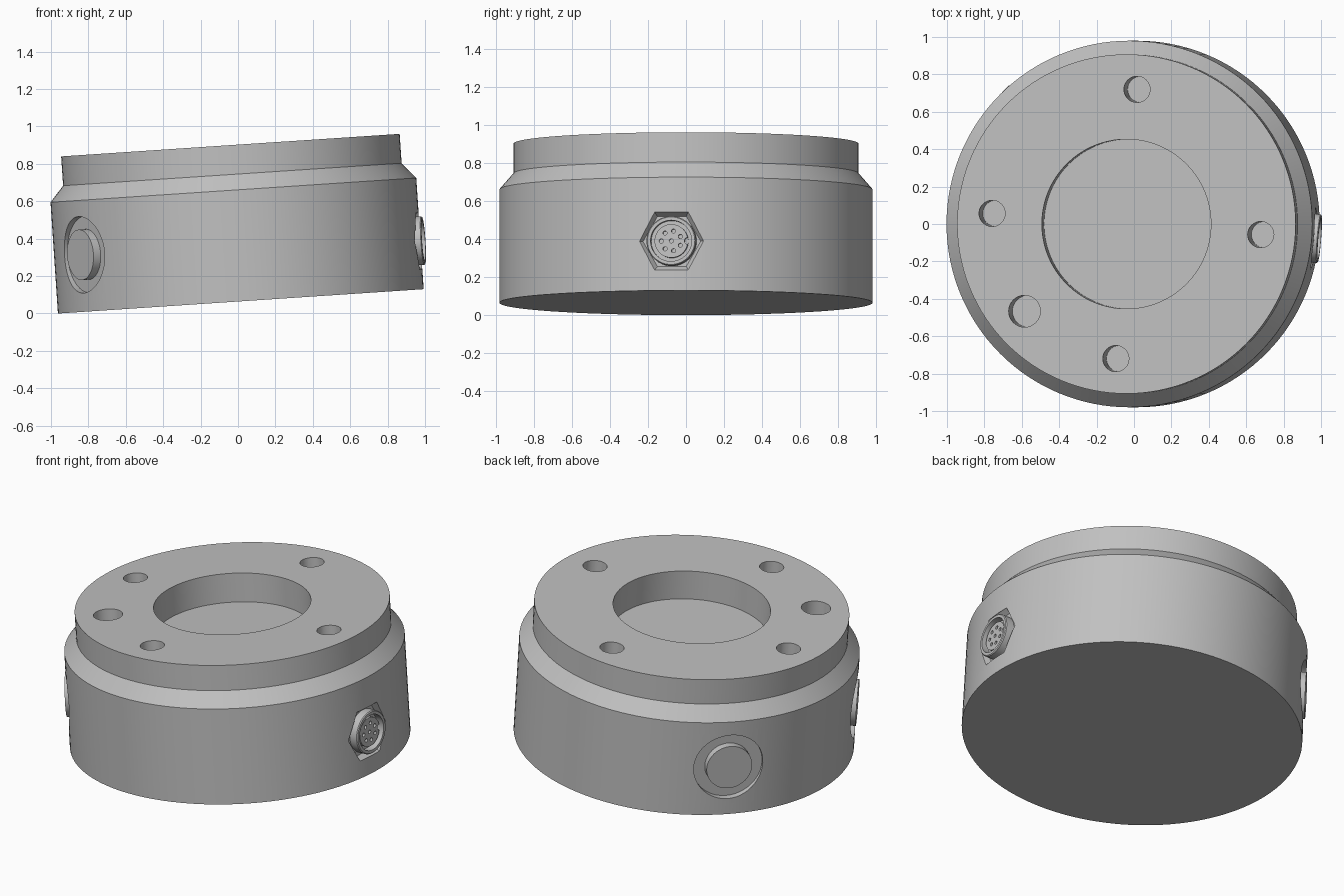
import bpy, bmesh
from math import sin, cos, radians, tau
from mathutils import Matrix

cube = bpy.data.objects.get("Cube")
if cube:
    bpy.data.objects.remove(cube, do_unlink=True)

# One grey metal for everything
metal = bpy.data.materials.new("grey_metal")
metal.use_nodes = True
GREY = (0.53, 0.53, 0.53, 1)
metal.diffuse_color = GREY
metal.node_tree.nodes["Principled BSDF"].inputs["Base Color"].default_value = GREY

# The whole unit leans slightly; details share a small turn about the axis
TILT = Matrix.Translation((0.015, 0, 0.065)) @ Matrix.Rotation(radians(-3.81), 4, 'Y')
TURN = -4.5
TOP = 0.837


def lathe(bm, profile, matrix=Matrix(), segs=48):
    """Turn (radius, height) points around z and cap both ends."""
    rings = []
    for r, z in profile:
        rings.append([bm.verts.new(matrix @ Matrix.Translation(
            (r * sin(tau * i / segs), r * cos(tau * i / segs), z)).translation)
            for i in range(segs)])
    for a, b in zip(rings, rings[1:]):
        for i in range(segs):
            j = (i + 1) % segs
            bm.faces.new((a[i], a[j], b[j], b[i]))
    bm.faces.new(rings[0])
    bm.faces.new(rings[-1])


def make(name, bm):
    bmesh.ops.recalc_face_normals(bm, faces=bm.faces)
    mesh = bpy.data.meshes.new(name)
    bm.to_mesh(mesh)
    bm.free()
    ob = bpy.data.objects.new(name, mesh)
    bpy.context.collection.objects.link(ob)
    mesh.materials.append(metal)
    ob.matrix_world = TILT
    return ob


def turned(name, profile, matrix=Matrix(), segs=48):
    bm = bmesh.new()
    lathe(bm, profile, matrix, segs)
    return make(name, bm)


def select(ob):
    bpy.ops.object.select_all(action='DESELECT')
    ob.select_set(True)
    bpy.context.view_layer.objects.active = ob


def cut(ob, bm):
    cutter = make("cutter", bm)
    cutter.hide_render = True
    mod = ob.modifiers.new("cut", 'BOOLEAN')
    mod.operation, mod.solver, mod.object = 'DIFFERENCE', 'EXACT', cutter
    select(ob)
    bpy.ops.object.modifier_apply(modifier=mod.name)
    bpy.data.objects.remove(cutter, do_unlink=True)


def outward(angle, z):
    """Frame on the axis whose z points sideways at the given angle."""
    return (Matrix.Translation((0, 0, z)) @ Matrix.Rotation(radians(angle), 4, 'Z')
            @ Matrix.Rotation(radians(90), 4, 'Y'))


def at(r, angle):
    a = radians(angle)
    return Matrix.Translation((r * cos(a), r * sin(a), 0))


# Housing with stepped rim and central well
housing = turned("housing", [(0.98, 0), (0.98, 0.596), (0.907, 0.68), (0.907, TOP),
                             (0.453, TOP), (0.453, TOP - 0.18)], segs=128)
socket = outward(TURN, 0.26)
buttons = [outward(180 + TURN + s * 36, 0.305) for s in (-1, 1)]

holes = bmesh.new()
# Four bolt holes and one wider locating hole
for k in range(4):
    lathe(holes, [(0.07, TOP - 0.3), (0.07, TOP + 0.1)], at(0.722, TURN + 90 * k), 32)
lathe(holes, [(0.085, TOP - 0.3), (0.085, TOP + 0.1)], at(0.718, TURN + 225), 32)
# Round side recesses and the tapered hexagonal socket pocket
for frame in buttons:
    lathe(holes, [(0.205, 0.94), (0.205, 1.1)], frame)
lathe(holes, [(0.152, 0.945), (0.176, 0.975), (0.176, 1.1)], socket, 6)
cut(housing, holes)
parts = [housing]

# Raised round plugs in the side recesses
for side, frame in zip(("back", "front"), buttons):
    parts.append(turned(side + "_plug", [(0.135, 0.92), (0.135, 0.985)], frame))

# Socket sleeve with a hollow centre
parts.append(turned("socket_sleeve", [(0.13, 0.92), (0.13, 0.995), (0.125, 1.0),
                                      (0.108, 1.0), (0.108, 0.955)], socket))

# Pin insert with contact holes and a key notch
insert = turned("pin_insert", [(0.088, 0.94), (0.088, 0.985)], socket)
pins = bmesh.new()
for k in range(7):
    lathe(pins, [(0.011, 0.965), (0.011, 1.02)], socket @ at(0.053, 90 + (k + 0.5) * 360 / 7), 12)
lathe(pins, [(0.011, 0.965), (0.011, 1.02)], socket, 12)
lathe(pins, [(0.018, 0.96), (0.018, 1.02)], socket @ at(0.087, 90), 12)
cut(insert, pins)
parts.append(insert)

for ob in parts:
    select(ob)
    bpy.ops.object.shade_smooth_by_angle(angle=radians(25))
